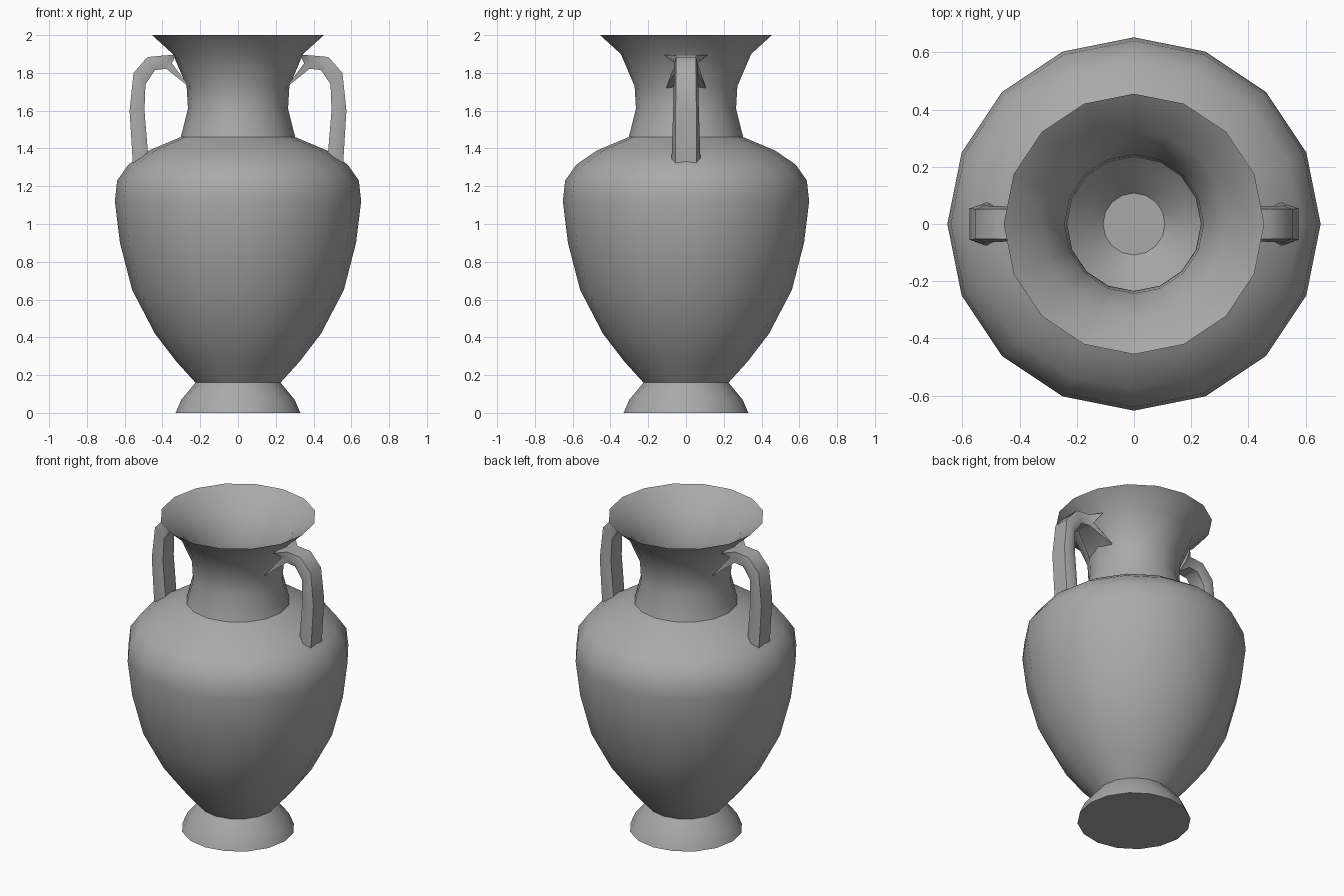
import bpy, bmesh, math

if "Cube" in bpy.data.objects:
    bpy.data.objects.remove(bpy.data.objects["Cube"])

SIDES = 16

clay = bpy.data.materials.new("dark_clay")
clay.diffuse_color = (0.40, 0.40, 0.40, 1)
clay.use_nodes = True
clay.node_tree.nodes["Principled BSDF"].inputs["Base Color"].default_value = clay.diffuse_color


def finish(bm, name, angle):
    bmesh.ops.recalc_face_normals(bm, faces=bm.faces)
    mesh = bpy.data.meshes.new(name)
    bm.to_mesh(mesh)
    bm.free()
    mesh.materials.append(clay)
    obj = bpy.data.objects.new(name, mesh)
    bpy.context.collection.objects.link(obj)
    bpy.ops.object.select_all(action='DESELECT')
    obj.select_set(True)
    bpy.context.view_layer.objects.active = obj
    bpy.ops.object.shade_smooth_by_angle(angle=math.radians(angle))
    return obj


def loft(name, rings, angle):
    """Bridge closed rings of points and cap both ends."""
    bm = bmesh.new()
    loops = [[bm.verts.new(p) for p in ring] for ring in rings]
    n = len(loops[0])
    for a, b in zip(loops, loops[1:]):
        for i in range(n):
            j = (i + 1) % n
            bm.faces.new((a[i], a[j], b[j], b[i]))
    bm.faces.new(loops[0])
    bm.faces.new(loops[-1])
    return finish(bm, name, angle)


def lathe(name, profile, angle=38):
    turn = [2 * math.pi * i / SIDES for i in range(SIDES)]
    return loft(name, [[(r * math.cos(t), r * math.sin(t), z) for t in turn]
                       for r, z in profile], angle)


# Vessel: foot, body, neck and flared lip, then back down the hollow inside
outside = [(0.33, 0), (0.30, 0.07), (0.225, 0.16), (0.325, 0.27), (0.44, 0.42),
           (0.56, 0.65), (0.625, 0.90), (0.652, 1.12), (0.64, 1.23),
           (0.58, 1.315), (0.47, 1.39), (0.303, 1.46), (0.265, 1.61),
           (0.272, 1.73), (0.345, 1.90), (0.455, 2.0)]
inside = [(0.325, 1.90), (0.243, 1.73), (0.234, 1.61), (0.27, 1.45),
          (0.45, 1.365), (0.55, 1.295), (0.61, 1.21), (0.62, 1.12),
          (0.595, 0.90), (0.53, 0.66), (0.41, 0.44), (0.295, 0.29),
          (0.195, 0.19), (0.108, 0.10)]
lathe("vessel", outside + inside)

# Handles: six-sided strap with a splayed upper root
# outer x, outer z, inner x, inner z, flat half-width, ridge half-width, inner half-width
stations = [(0.553, 1.26, 0.472, 1.32, 0.055, 0.078, 0.055),
            (0.574, 1.60, 0.495, 1.60, 0.055, 0.068, 0.055),
            (0.553, 1.80, 0.490, 1.74, 0.052, 0.064, 0.050),
            (0.479, 1.884, 0.440, 1.815, 0.052, 0.062, 0.050),
            (0.385, 1.893, 0.380, 1.822, 0.052, 0.060, 0.050),
            (0.330, 1.895, 0.252, 1.72, 0.115, 0.055, 0.105)]
for side, label in ((1, "right"), (-1, "left")):
    rings = []
    for ox, oz, ix, iz, wo, wm, wi in stations:
        mx, mz = (ox + ix) / 2, (oz + iz) / 2
        if ox == 0.330:                      # notch between the splayed tips
            mx, mz = 0.35, 1.85
        half = [(ox, wo, oz), (mx, wm, mz), (ix, wi, iz)]
        ring = half + [(x, -y, z) for x, y, z in reversed(half)]
        rings.append([(side * x, y, z) for x, y, z in ring])
    loft("handle_" + label, rings, 50)
